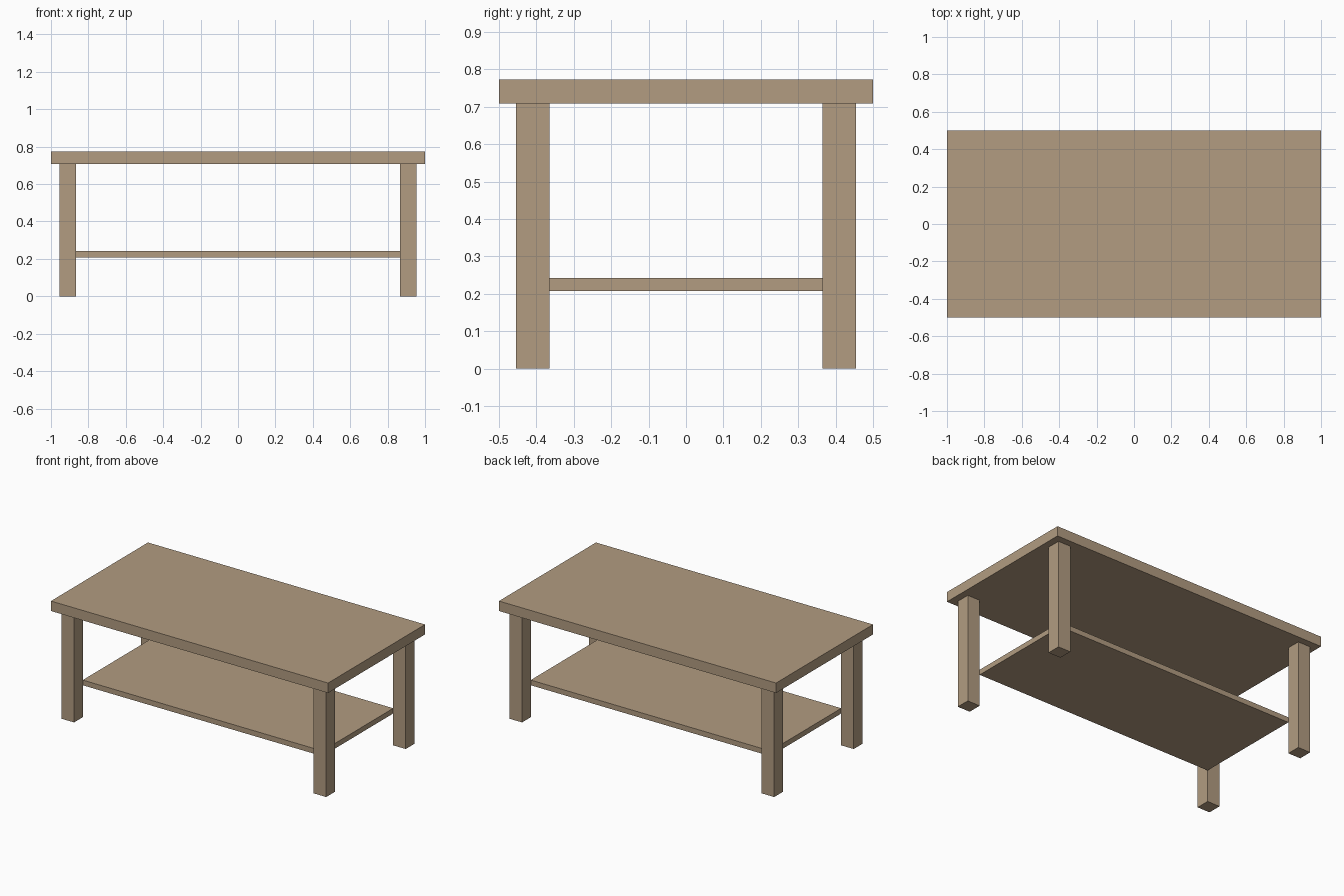
import bpy

default = bpy.data.objects.get("Cube")
if default:
    bpy.data.objects.remove(default, do_unlink=True)

# Single wood colour
wood = bpy.data.materials.new("light_brown_wood")
wood.use_nodes = True
colour = (0.445, 0.332, 0.220, 1.0)
wood.diffuse_color = colour
wood.node_tree.nodes["Principled BSDF"].inputs["Base Color"].default_value = colour

LEG_X, LEG_Y, LEG_W = 0.91, 0.41, 0.09
TOP_Z, TOP_BOTTOM = 0.773, 0.708
SHELF_Z, SHELF_BOTTOM = 0.242, 0.208


def board(name, x, y, width, depth, bottom, top):
    """Sharp-edged box between two heights."""
    bpy.ops.mesh.primitive_cube_add(size=1, location=(x, y, (bottom + top) / 2))
    obj = bpy.context.object
    obj.name = name
    obj.scale = (width, depth, top - bottom)
    bpy.ops.object.transform_apply(location=False, rotation=False, scale=True)
    obj.data.materials.append(wood)
    return obj


# Table top
board("table_top", 0, 0, 2, 1, TOP_BOTTOM, TOP_Z)

# Lower shelf, reaching the inner corners of the legs
board("lower_shelf", 0, 0, 2 * LEG_X - LEG_W, 2 * LEG_Y - LEG_W, SHELF_BOTTOM, SHELF_Z)

# Four square legs
for side, sx in (("left", 1), ("right", -1)):
    for end, sy in (("front", -1), ("back", 1)):
        board(f"{end}_{side}_leg", sx * LEG_X, sy * LEG_Y, LEG_W, LEG_W, 0, TOP_BOTTOM)
